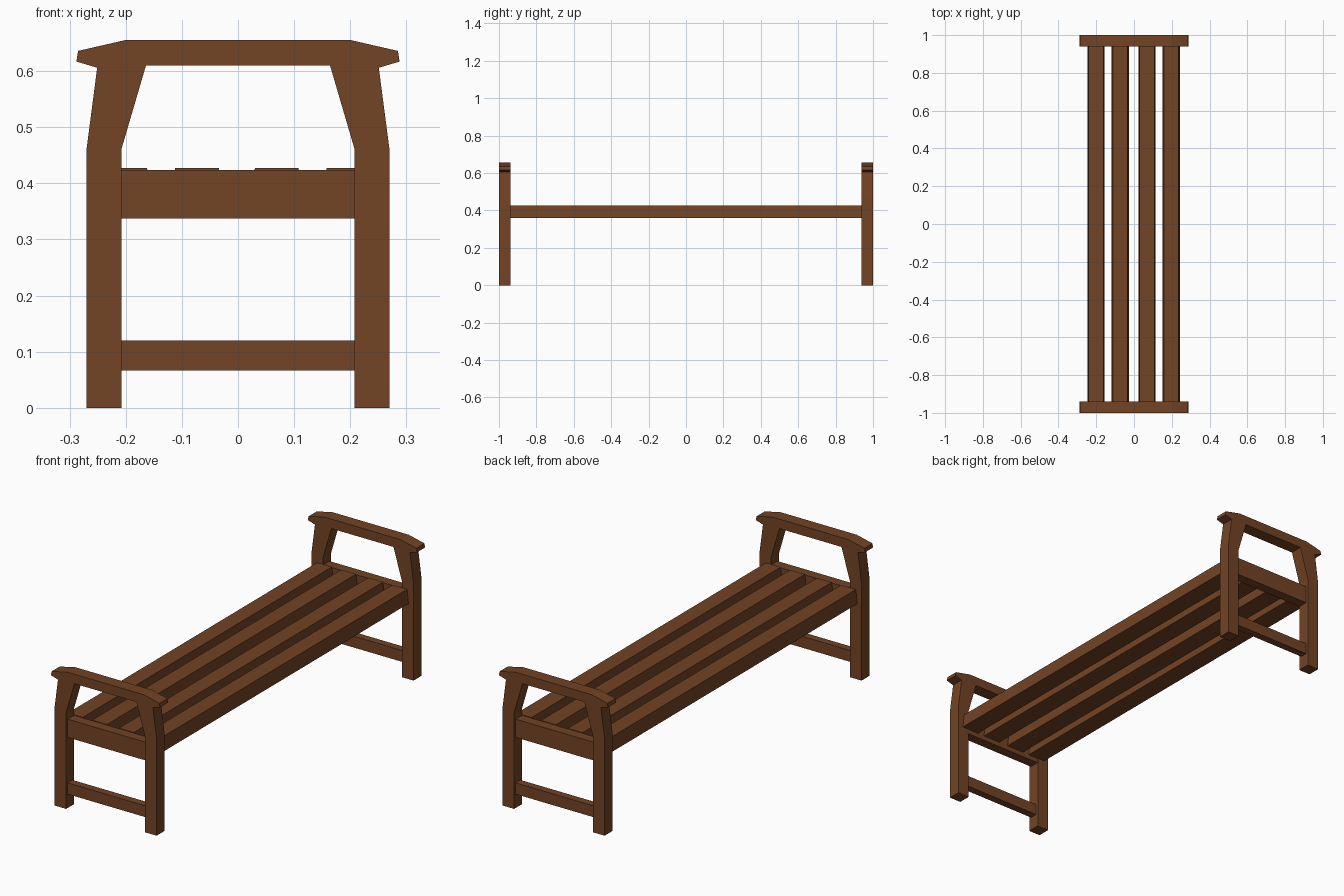
import bpy, bmesh

if "Cube" in bpy.data.objects:
    bpy.data.objects.remove(bpy.data.objects["Cube"])

wood = bpy.data.materials.new("brown_wood")
wood.diffuse_color = (0.17, 0.056, 0.018, 1)
wood.use_nodes = True
wood.node_tree.nodes["Principled BSDF"].inputs["Base Color"].default_value = wood.diffuse_color


def extrude_profile(name, profile, y0, y1):
    """Extrude an (x, z) outline along y."""
    bm = bmesh.new()
    face = bm.faces.new([bm.verts.new((x, y0, z)) for x, z in profile])
    ext = bmesh.ops.extrude_face_region(bm, geom=[face])
    moved = [v for v in ext["geom"] if isinstance(v, bmesh.types.BMVert)]
    bmesh.ops.translate(bm, verts=moved, vec=(0, y1 - y0, 0))
    bmesh.ops.recalc_face_normals(bm, faces=bm.faces)
    mesh = bpy.data.meshes.new(name)
    bm.to_mesh(mesh)
    bm.free()
    mesh.materials.append(wood)
    obj = bpy.data.objects.new(name, mesh)
    bpy.context.collection.objects.link(obj)
    return obj


def rect(x0, x1, z0, z1):
    return [(x0, z0), (x1, z0), (x1, z1), (x0, z1)]


def mirrored(half):
    """Complete a right-half outline with its left half."""
    return half + [(-x, z) for x, z in reversed(half)]


# Outlines of the end frame parts
leg = [(0.208, 0), (0.27, 0), (0.27, 0.46), (0.251, 0.606), (0.164, 0.61), (0.208, 0.46)]
arm = mirrored([(0.164, 0.61), (0.251, 0.606), (0.288, 0.617), (0.285, 0.636), (0.202, 0.655)])

for side, end in ((-1, "front"), (1, "back")):
    # Legs and armrest, flush with each other
    for s, hand in ((-1, "left"), (1, "right")):
        extrude_profile(f"{end}_{hand}_leg", [(s * x, z) for x, z in leg], side * 1.0, side * 0.939)
    extrude_profile(f"{end}_armrest", arm, side * 1.0, side * 0.939)
    # Rails, set back slightly from the leg faces
    extrude_profile(f"{end}_seat_rail", rect(-0.208, 0.208, 0.337, 0.424), side * 0.988, side * 0.94)
    extrude_profile(f"{end}_lower_rail", rect(-0.208, 0.208, 0.066, 0.12), side * 0.988, side * 0.952)

# Seat slats, slightly narrower at the top
for i, cx in enumerate((-0.201, -0.073, 0.069, 0.197)):
    slat = [(cx - 0.046, 0.36), (cx + 0.046, 0.36), (cx + 0.039, 0.427), (cx - 0.039, 0.427)]
    extrude_profile(f"seat_slat_{i + 1}", slat, -0.94, 0.94)
